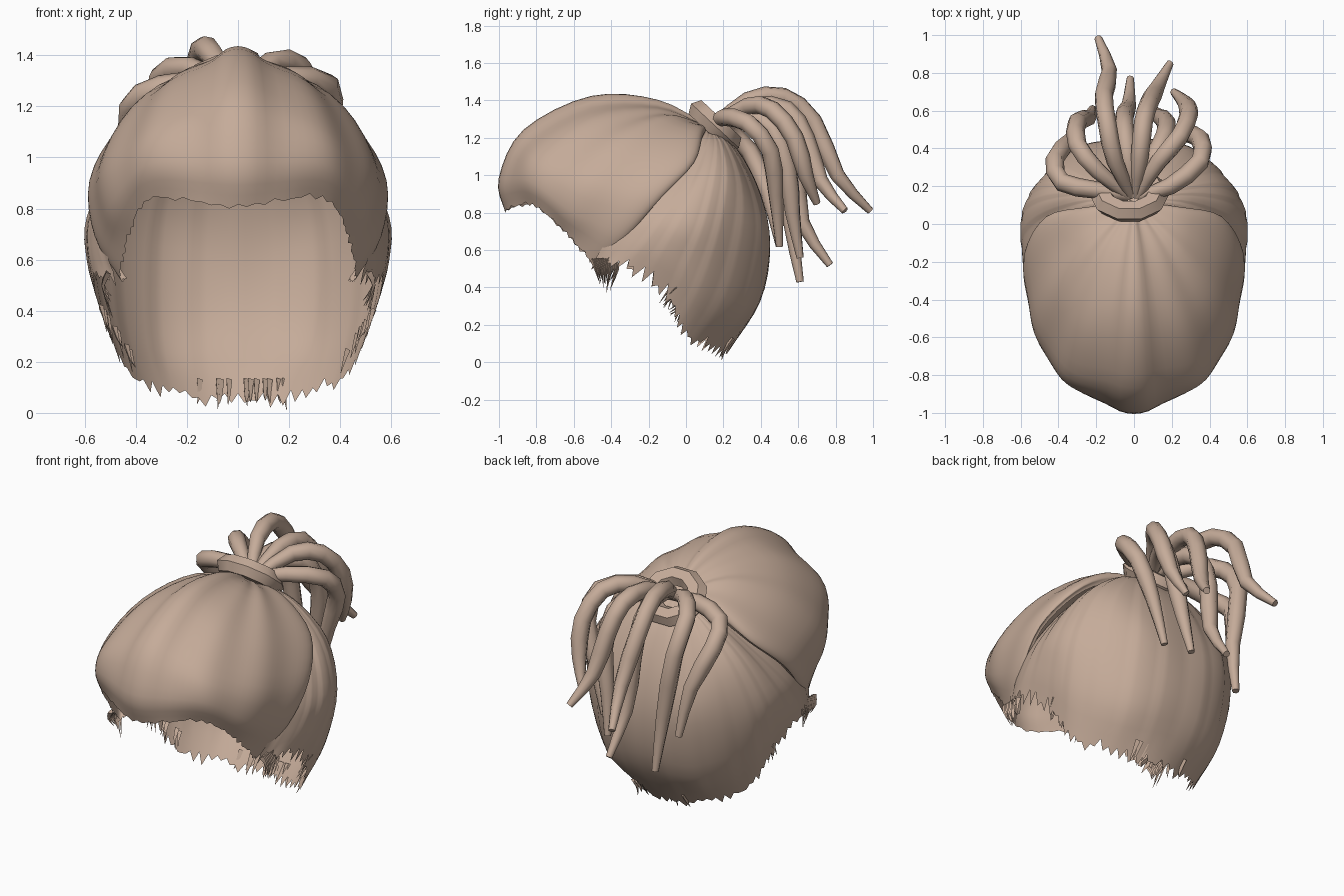
import bpy, bmesh, math, random
from mathutils import Vector as V

if "Cube" in bpy.data.objects:
    bpy.data.objects.remove(bpy.data.objects["Cube"])

random.seed(4)
POLE = V((0, 0.12, 1.26))     # where all hair is gathered
CORE = V((0, -0.2, 0.75))     # middle of the head

hair = bpy.data.materials.new("tan hair")
hair.diffuse_color = (0.56, 0.41, 0.32, 1)
hair.use_nodes = True
hair.node_tree.nodes["Principled BSDF"].inputs["Base Color"].default_value = hair.diffuse_color


def spline(pts, t):
    """Catmull-Rom through pts, t in 0..len-1"""
    i = min(int(t), len(pts) - 2)
    f = t - i
    b, c = pts[i], pts[i + 1]
    a = pts[i - 1] if i else b * 2 - c
    d = pts[i + 2] if i + 2 < len(pts) else c * 2 - b
    return 0.5 * (2 * b + (c - a) * f + (2 * a - 5 * b + 4 * c - d) * f * f
                  + (3 * b - a - 3 * c + d) * f ** 3)


def make(name, verts, faces, angle=40):
    me = bpy.data.meshes.new(name)
    me.from_pydata([tuple(v) for v in verts], [], faces)
    bm = bmesh.new()
    bm.from_mesh(me)
    bmesh.ops.remove_doubles(bm, verts=bm.verts, dist=0.0005)
    bmesh.ops.recalc_face_normals(bm, faces=bm.faces)
    bm.to_mesh(me)
    bm.free()
    me.materials.append(hair)
    ob = bpy.data.objects.new(name, me)
    bpy.context.collection.objects.link(ob)
    bpy.ops.object.select_all(action='DESELECT')
    ob.select_set(True)
    bpy.context.view_layer.objects.active = ob
    bpy.ops.object.shade_smooth_by_angle(angle=math.radians(angle))
    return ob


def fan(name, half, per, rows, flute, jag):
    """Sheet of locks running from the pole to a ragged hairline."""
    half = [[POLE] + [V(p) for p in m] for m in half]
    full = [[V((-p.x, p.y, p.z)) for p in m] for m in half[:0:-1]] + half
    n, mid = len(full) - 1, len(half) - 1
    cols = n * per + 1
    verts, faces = [], []
    for c in range(cols):
        u = c / per
        line = [spline([m[k] for m in full], u) for k in range(len(full[0]))]
        cut = random.uniform(-jag, jag) + (jag if c % 2 else -jag) * 0.8
        for r in range(rows + 1):
            v = r / rows
            p = spline(line, v * (len(line) - 1))
            p = CORE + (p - CORE) * (1 + flute(u - mid) * math.sin(math.pi * v) ** 0.7)
            if r == rows:
                p = p + (line[-1] - line[-2]).normalized() * cut
            verts.append(p)
    for c in range(cols - 1):
        for r in range(rows):
            a = c * (rows + 1) + r
            faces.append((a, a + 1, a + rows + 2, a + rows + 1))
    return make(name, verts, faces)


def tube(path, radius, sides, per=3):
    """Tapered lock with closed ends; returns verts and faces."""
    path = [V(p) for p in path]
    n = (len(path) - 1) * per
    pts = [spline(path, i / per) for i in range(n + 1)]
    verts, faces = [], []
    side = V((1, 0, 0))
    for i, p in enumerate(pts):
        d = (pts[min(i + 1, n)] - pts[max(i - 1, 0)]).normalized()
        side = (side - d * side.dot(d)).normalized()
        up = d.cross(side)
        r = radius(i / n)
        for s in range(sides):
            a = 2 * math.pi * s / sides
            verts.append(p + (side * math.cos(a) + up * math.sin(a)) * r)
    for i in range(n):
        for s in range(sides):
            t = (s + 1) % sides
            faces.append((i * sides + s, i * sides + t, (i + 1) * sides + t, (i + 1) * sides + s))
    faces += [tuple(range(sides)), tuple(n * sides + s for s in range(sides))]
    return verts, faces


# puffed front: centre meridian out to the temple edge, then tucked under
front = [
    [(0, -.15, 1.39), (0, -.5, 1.405), (0, -.85, 1.23), (0, -.985, .98), (0, -.97, .81)],
    [(.14, -.15, 1.35), (.26, -.5, 1.3), (.34, -.77, 1.12), (.36, -.84, .97), (.33, -.82, .84)],
    [(.22, -.08, 1.31), (.42, -.3, 1.19), (.53, -.5, .98), (.51, -.6, .8), (.43, -.64, .69)],
    [(.25, .08, 1.24), (.47, .02, 1.09), (.58, -.16, .9), (.56, -.34, .69), (.46, -.5, .53)],
]
front.append([tuple(CORE + (V(p) - CORE) * 0.94 + V((0, .02, -.02))) for p in front[3]])


def lobes(u):
    """Raised centre lobe with softer lobes to each side."""
    return 0.024 * math.exp(-(u / .3) ** 6) + 0.01 * math.cos(2 * math.pi * u / 0.95) - 0.004


fan("front_hair", front, 10, 20, lobes, 0.008)

# slicked sides and back: temple round to the nape
back = [
    [(0, .28, 1.13), (0, .4, .9), (0, .45, .62), (0, .4, .33), (0, .22, .045)],
    [(.15, .25, 1.15), (.25, .37, .9), (.29, .41, .65), (.29, .33, .3), (.25, .15, .08)],
    [(.23, .2, 1.17), (.42, .25, .97), (.51, .22, .7), (.5, .13, .4), (.43, .0, .16)],
    [(.25, .15, 1.18), (.47, .12, 1.0), (.59, .05, .75), (.58, -.04, .55), (.53, -.11, .38)],
    [(.24, .1, 1.19), (.46, 0, .98), (.57, -.12, .79), (.585, -.22, .65), (.56, -.33, .52)],
    [(.22, .05, 1.2), (.42, -.1, 1.02), (.53, -.28, .8), (.52, -.42, .65), (.48, -.5, .53)],
]


def strands(u):
    """Fine overlapping combed strands, flatter than the front lobes."""
    a = abs(u)
    return 0.011 * ((a * 1.7 + .12 * math.sin(a * 5)) % 1) - 0.004


fan("back_hair", back, 10, 20, strands, 0.026)

# thin flyaway points: sideburns and nape edge
verts, faces = [], []


def add(part):
    o = len(verts)
    verts.extend(part[0])
    faces.extend(tuple(i + o for i in f) for f in part[1])


for sx in (-1, 1):
    for i in range(11):
        y = -.5 + .012 * i
        z = random.uniform(.37, .47)
        add(tube([(sx * .51, y, .55), (sx * .53, y + .015, .5),
                  (sx * random.uniform(.49, .52), y * .5 - .21, z)],
                 lambda t: .014 * (1 - t) + .001, 3, 2))
    for i in range(10):
        t = random.random()
        top = V((sx * (.54 - .13 * t), -.06 + .13 * t, .42 - .2 * t))
        add(tube([top, top + V((-sx * .012, -.04, -.04)),
                  top + V((-sx * .025, -random.uniform(.05, .09), -random.uniform(.06, .11)))],
                 lambda t: .012 * (1 - t) + .001, 3, 2))
for i in range(14):
    x = random.uniform(-.2, .2)
    add(tube([(x, .25, .13), (x, .21, .07), (x * 1.05, .19, random.uniform(.005, .05))],
             lambda t: .014 * (1 - t) + .001, 3, 2))
make("loose_hair_points", verts, faces)

# hair tie: tilted chunky ring
bpy.ops.mesh.primitive_torus_add(major_segments=10, minor_segments=6, major_radius=.125,
                                 minor_radius=.058, location=(-.025, .155, 1.265),
                                 rotation=(math.radians(-43), 0, 0))
tie = bpy.context.object
tie.name = "hair_tie"
tie.scale = (1.15, 1, 1)
tie.data.materials.append(hair)
bpy.ops.object.shade_smooth_by_angle(angle=math.radians(50))

# ponytail: drooping tubular locks
locks = [
    [(-.1, .33, 1.4), (-.14, .52, 1.42), (-.16, .68, 1.29), (-.13, .81, 1.0), (-.19, .985, .81)],
    [(.03, .35, 1.37), (.05, .54, 1.35), (.08, .64, 1.2), (.12, .72, .97), (.19, .85, .81)],
    [(-.03, .33, 1.33), (-.05, .5, 1.26), (-.05, .58, 1.05), (-.03, .62, .75), (-.02, .77, .52)],
    [(.13, .33, 1.37), (.24, .46, 1.35), (.29, .58, 1.2), (.27, .64, 1.0), (.21, .7, .85)],
    [(.19, .2, 1.31), (.35, .33, 1.28), (.35, .45, 1.13), (.27, .48, .9), (.2, .5, .62)],
    [(-.19, .28, 1.35), (-.3, .42, 1.31), (-.3, .54, 1.13), (-.24, .56, .75), (-.22, .61, .43)],
    [(-.2, .18, 1.29), (-.38, .22, 1.24), (-.42, .34, 1.13), (-.34, .44, .9), (-.3, .5, .62)],
    [(.09, .32, 1.32), (.16, .46, 1.25), (.17, .54, 1.05), (.13, .57, .8), (.1, .61, .56)],
]
for i, path in enumerate(locks):
    v, f = tube([(path[0][0] * .15, .15, 1.27)] + path,
                lambda t: .03 + .02 * min(1, t * 4) - .03 * max(0, t - .72) / .28, 8, 2)
    make("ponytail_lock_%d" % (i + 1), v, f, 50)
